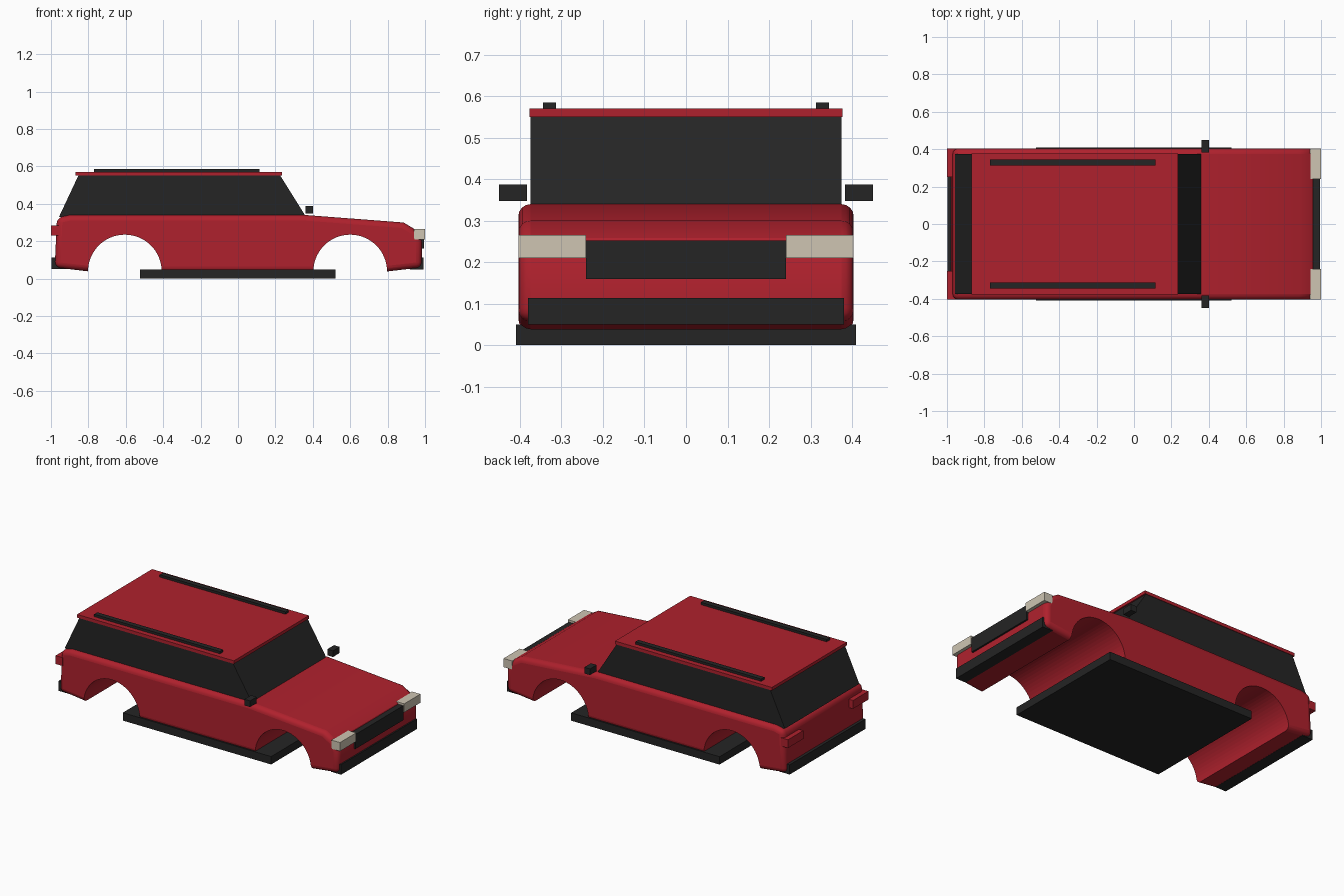
import bpy
import bmesh
import math

if "Cube" in bpy.data.objects:
    bpy.data.objects.remove(bpy.data.objects["Cube"])


def material(name, rgb):
    m = bpy.data.materials.new(name)
    m.diffuse_color = (*rgb, 1)
    m.use_nodes = True
    m.node_tree.nodes["Principled BSDF"].inputs["Base Color"].default_value = m.diffuse_color
    return m


RED = material("red paint", (0.43, 0.015, 0.026))
BLACK = material("black trim", (0.018, 0.018, 0.018))
CREAM = material("cream lamp", (0.62, 0.56, 0.45))


def prism(name, profile, half_width, mat):
    """Extrude an x-z outline evenly to both sides of y = 0."""
    bm = bmesh.new()
    face = bm.faces.new([bm.verts.new((x, -half_width, z)) for x, z in profile])
    ext = bmesh.ops.extrude_face_region(bm, geom=[face])
    moved = [v for v in ext["geom"] if isinstance(v, bmesh.types.BMVert)]
    bmesh.ops.translate(bm, verts=moved, vec=(0, 2 * half_width, 0))
    bmesh.ops.recalc_face_normals(bm, faces=bm.faces)
    mesh = bpy.data.meshes.new(name)
    bm.to_mesh(mesh)
    bm.free()
    ob = bpy.data.objects.new(name, mesh)
    bpy.context.collection.objects.link(ob)
    mesh.materials.append(mat)
    return ob


def box(name, x, y, z, mat):
    ob = prism(name, [(x[0], z[0]), (x[1], z[0]), (x[1], z[1]), (x[0], z[1])],
               (y[1] - y[0]) / 2, mat)
    ob.location.y = (y[0] + y[1]) / 2
    return ob


def pair(name, x, y, z, mat):
    box("right_" + name, x, (-y[1], -y[0]), z, mat)
    box("left_" + name, x, y, z, mat)


# Body shell with rounded edges
body = prism("body", [
    (-0.98, 0.06), (-0.76, 0.034), (0.76, 0.034), (0.983, 0.06),
    (0.983, 0.20), (0.955, 0.258), (0.885, 0.30), (0.36, 0.34),
    (-0.90, 0.34), (-0.968, 0.325)], 0.404, RED)
bevel = body.modifiers.new("rounded_edges", "BEVEL")
bevel.width = 0.03
bevel.segments = 4
bevel.limit_method = "ANGLE"
bevel.angle_limit = math.radians(40)

# Wheel arches cut through the full width
for label, x in (("rear", -0.605), ("front", 0.6)):
    bpy.ops.mesh.primitive_cylinder_add(vertices=64, radius=0.197, depth=1.2,
                                        location=(x, 0, 0.038),
                                        rotation=(math.pi / 2, 0, 0))
    cutter = bpy.context.object
    cutter.name = label + "_arch_cutter"
    cutter.data.materials.append(RED)
    cutter.hide_render = True
    cutter.hide_set(True)
    cut = body.modifiers.new(label + "_arch", "BOOLEAN")
    cut.object = cutter
    cut.operation = "DIFFERENCE"
    cut.solver = "EXACT"

bpy.ops.object.select_all(action="DESELECT")
body.select_set(True)
bpy.context.view_layer.objects.active = body
bpy.ops.object.shade_smooth_by_angle(angle=math.radians(30))

# Cabin glass and roof
prism("cabin_glass", [(-0.957, 0.33), (0.364, 0.33), (0.225, 0.552), (-0.853, 0.552)],
      0.374, BLACK)
box("roof", (-0.868, 0.235), (-0.377, 0.377), (0.55, 0.57), RED)
pair("roof_rail", (-0.77, 0.115), (0.313, 0.345), (0.568, 0.585), BLACK)

# Side mirrors and floor plate
pair("mirror", (0.36, 0.40), (0.383, 0.45), (0.348, 0.387), BLACK)
box("floor_plate", (-0.523, 0.52), (-0.41, 0.41), (0, 0.05), BLACK)

# Front lamps, grille and bumpers
pair("headlight", (0.94, 1.0), (0.241, 0.404), (0.21, 0.265), CREAM)
box("grille", (0.957, 0.994), (-0.241, 0.241), (0.16, 0.252), BLACK)
box("front_bumper", (0.92, 0.992), (-0.381, 0.381), (0.05, 0.114), BLACK)
box("rear_bumper", (-0.996, -0.92), (-0.381, 0.381), (0.052, 0.114), BLACK)

# Tail lamps
pair("taillight", (-1.0, -0.95), (0.25, 0.404), (0.23, 0.283), RED)
